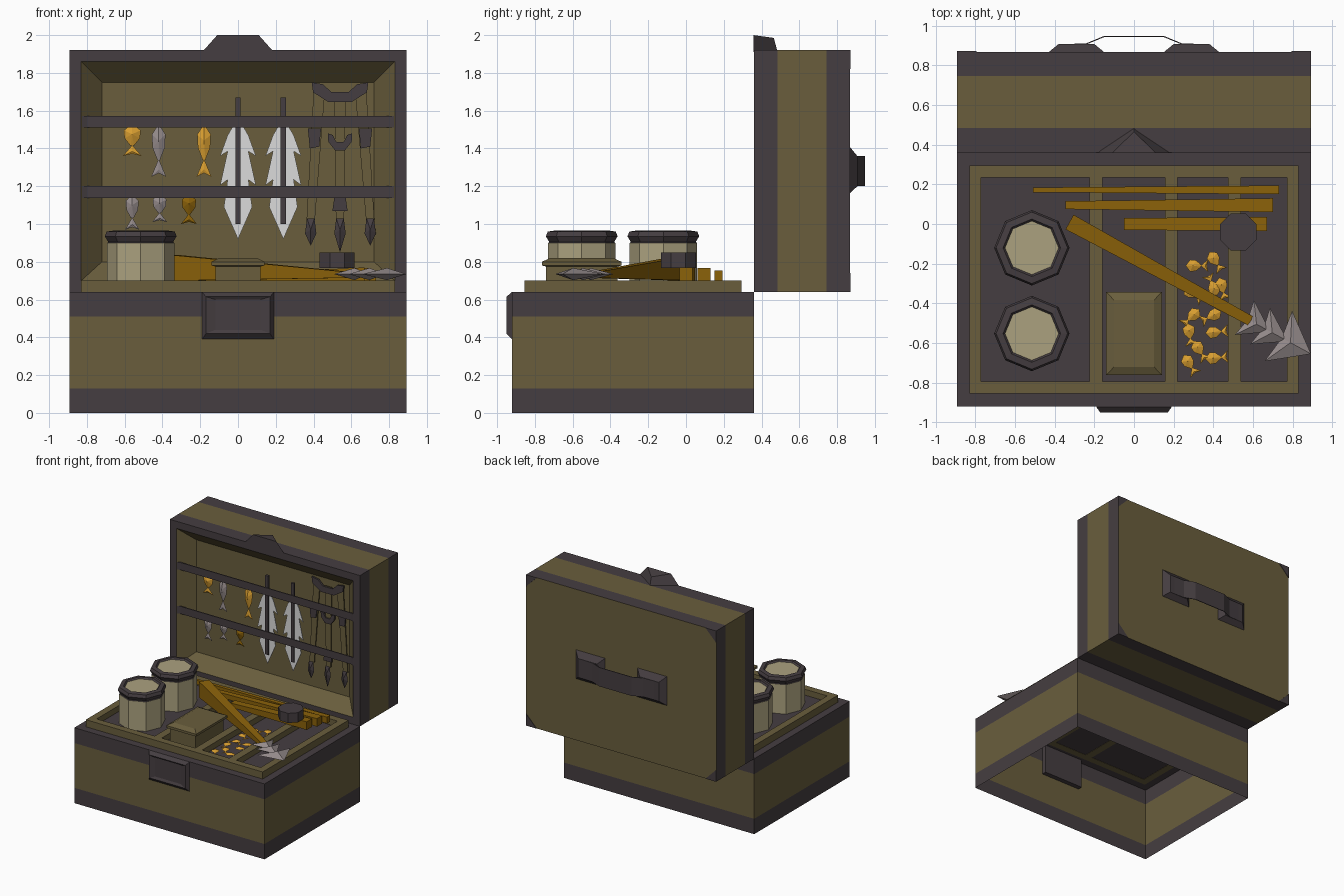
import bpy, bmesh, math
from mathutils import Vector

if "Cube" in bpy.data.objects:
    bpy.data.objects.remove(bpy.data.objects["Cube"])


def mat(name, r, g, b):
    m = bpy.data.materials.new(name)
    m.diffuse_color = [(c / 255) ** 2.2 for c in (r, g, b)] + [1]
    m.use_nodes = True
    m.node_tree.nodes["Principled BSDF"].inputs["Base Color"].default_value = m.diffuse_color
    return m


OLIVE = mat("olive_canvas", 105, 94, 63)
DARK = mat("dark_leather", 71, 64, 67)
CREAM = mat("cream", 170, 160, 126)
ORANGE = mat("orange", 217, 158, 52)
WOOD = mat("wood", 138, 98, 18)
GREY = mat("grey_metal", 148, 138, 138)
WHITE = mat("white_feather", 218, 218, 218)


def build(name, verts, faces, mats, ids=None):
    me = bpy.data.meshes.new(name)
    me.from_pydata([tuple(v) for v in verts], [], faces)
    for m in mats:
        me.materials.append(m)
    if ids:
        for p, i in zip(me.polygons, ids):
            p.material_index = i
    bm = bmesh.new()
    bm.from_mesh(me)
    bmesh.ops.recalc_face_normals(bm, faces=bm.faces)
    bm.to_mesh(me)
    bm.free()
    ob = bpy.data.objects.new(name, me)
    bpy.context.collection.objects.link(ob)
    return ob


def loft(name, rings, mats, ids=None, caps=(True, True), cap_id=0):
    """Skin a list of equal-sized rings; ids gives a material per band."""
    n = len(rings[0])
    verts = [p for r in rings for p in r]
    faces, fid = [], []
    for k in range(len(rings) - 1):
        for i in range(n):
            j = (i + 1) % n
            faces.append((k*n + i, k*n + j, k*n + n + j, k*n + n + i))
            fid.append(ids[k] if ids else 0)
    if caps[0]:
        faces.append(tuple(range(n)))
        fid.append(cap_id)
    if caps[1]:
        faces.append(tuple(range(len(verts) - n, len(verts))))
        fid.append(cap_id)
    return build(name, verts, faces, mats, fid)


def rect_z(x0, x1, y0, y1, z):
    return [(x0, y0, z), (x1, y0, z), (x1, y1, z), (x0, y1, z)]


def rect_y(x0, x1, z0, z1, y):
    return [(x0, y, z0), (x1, y, z0), (x1, y, z1), (x0, y, z1)]


def box(name, x0, x1, y0, y1, z0, z1, m):
    return loft(name, [rect_z(x0, x1, y0, y1, z0), rect_z(x0, x1, y0, y1, z1)], [m])


def plate(name, pts, y, t, m):
    """Flat outline in the x-z plane with thickness t."""
    return loft(name, [[(x, y, z) for x, z in pts], [(x, y + t, z) for x, z in pts]], [m])


def puff(name, pts, centre, t, place, m):
    """Outline with a raised centre on both sides."""
    n = len(pts)
    v = [place(a, b, 0) for a, b in pts] + [place(*centre, t), place(*centre, -t)]
    f = [(i, (i + 1) % n, n + s) for i in range(n) for s in (0, 1)]
    return build(name, v, f, [m])


# ---- base: banded shell, open underneath, dark rim on top
O = (-.893, .893, -.92, .36)
loft("base_shell", [rect_z(*O, z) for z in (0, .13, .51, .64)] +
     [rect_z(-.83, .83, -.855, .295, .64)],
     [DARK, OLIVE], [0, 1, 0, 0], caps=(False, False))
loft("base_clasp", [rect_y(-.19, .19, .39, .64, -.88), rect_y(-.19, .19, .39, .64, -.922),
     rect_y(-.17, .17, .42, .615, -.95), rect_y(-.12, .12, .44, .60, -.94)], [DARK])

# ---- tray: frame, dividers and compartment floors
xs = [(-.77, -.225), (-.16, .155), (.22, .475), (.54, .77)]
for a, b in ((-.83, -.77), (-.225, -.16), (.155, .22), (.475, .54), (.77, .83)):
    edge = abs(a + b) > 1
    box("tray_divider", a, b, -.855 if edge else -.795, .295 if edge else .235, .64, .70, OLIVE)
for a, b in ((-.855, -.795), (.235, .295)):
    box("tray_rail", -.77, .77, a, b, .64, .70, OLIVE)
for a, b in xs:
    box("tray_floor", a, b, -.795, .235, .642, .65, DARK)

# ---- lid: banded shell, sloped inner walls
L = (-.893, .893, .64, 1.92)
loft("lid_shell", [rect_y(*L, y) for y in (.868, .745, .485, .36)] +
     [rect_y(-.83, .83, .70, 1.86, .36), rect_y(-.72, .72, .80, 1.75, .47)],
     [OLIVE, DARK], [1, 0, 1, 1, 0])
for sx in (-1, 1):
    for z, d in ((.64, .1), (1.92, -.1)):
        plate("lid_corner", [(sx*.893, z), (sx*.793, z), (sx*.893, z + d)], .866, .006, DARK)
    # handle mounts
    c = sx * .29
    loft("handle_mount", [rect_y(c - .14, c + .14, 1.16, 1.41, .866),
         rect_y(c - .09, c + .09, 1.2, 1.36, .907)], [DARK])
path = [(-.36, .90), (-.24, .905), (-.15, .942), (.15, .942), (.24, .905), (.36, .90)]
loft("handle_strap", [[(x, y, 1.2), (x, y + .006, 1.2), (x, y + .006, 1.36), (x, y, 1.36)]
                      for x, y in path], [DARK])
build("lid_latch", [(-.19, .358, 1.91), (-.11, .358, 2), (.11, .358, 2), (.19, .358, 1.91),
      (0, .465, 1.985), (0, .485, 1.91)],
      [(0, 1, 2, 3), (1, 2, 4), (0, 1, 4, 5), (2, 3, 5, 4), (0, 3, 5)], [DARK])
for z in (1.54, 1.168):
    loft("lid_strap", [[(x, y, z - h), (x, y + .008, z - h), (x, y + .008, z + .033), (x, y, z + .033)]
         for x, y, h in ((-.83, .362, .03), (-.8, .372, .03), (.8, .372, .03), (.83, .362, .03))], [DARK])


# ---- jars with dark octagonal lids
def ring(cx, cy, r, z, n=8, a0=0):
    return [(cx + r*math.cos(a0 + i*math.tau/n), cy + r*math.sin(a0 + i*math.tau/n), z) for i in range(n)]


for cy in (-.12, -.552):
    loft("jar", [ring(-.515, cy, r, z) for r, z in
         ((.178, .65), (.178, .90), (.172, .905), (.19, .935), (.18, .96), (.145, .965), (.135, .953))],
         [CREAM, DARK], [0, 1, 1, 1, 1, 1])

# ---- small tin with chamfered lid
loft("tin_box", [rect_z(-.14*s, .14*s, -.552 - .21*t, -.552 + .21*t, z) for s, t, z in
     ((.85, .9, .65), (.85, .9, .775), (1, 1, .78), (1, 1, .80), (.72, .8, .82))], [OLIVE])


# ---- rod sections and reel
def rod(x0, x1, y, w0, w1, h):
    loft("rod_section", [[(x, y - w, .70), (x, y + w, .70), (x, y + w, top), (x, y - w, top)]
         for x, w, top in ((x0, w0, .735), (x1, w1, h))], [WOOD])


rod(-.51, .73, .172, .012, .022, .755)
rod(-.345, .70, .095, .02, .035, .768)
rod(-.05, .67, 0, .03, .035, .77)
loft("reel", [ring(.525, -.04, .1, z, 8, math.pi/8) for z in (.768, .85)], [DARK])

# ---- wedge handle and barbed head lying across the tray
A, B = Vector((-.325, .01)), Vector((.60, -.495))
d = (B - A).normalized()
nrm = Vector((-d.y, d.x))
loft("barb_shaft", [[(*(p + nrm*w), z0), (*(p - nrm*w), z0), (*(p - nrm*w), z1), (*(p + nrm*w), z1)]
     for p, w, z0, z1 in ((A, .042, .70, .835), (B, .025, .715, .745))], [WOOD])


def along(u, v, w):
    p = B + d*u + nrm*v
    return (p.x, p.y, .735 + w)


for u, half, ln in ((-.05, .1, .15), (.04, .105, .16), (.145, .145, .188)):
    puff("barb_head", [(u + ln, 0), (u, half), (u + .02, 0), (u, -half)], (u + .07, 0), .032, along, GREY)


# ---- lures: puffed body plus tail
def fish(place, u, v, ln, half, ang, m, t):
    ca, sa = math.cos(ang), math.sin(ang)
    rot = lambda pts: [(u + a*ca - b*sa, v + a*sa + b*ca) for a, b in pts]
    s = .68 * ln
    puff("lure_body", rot([(0, 0), (.2*ln, half), (.45*ln, half*.9), (s, half*.2), (s, -half*.2),
         (.45*ln, -half*.9), (.2*ln, -half)]), rot([(.32*ln, 0)])[0], t, place, m)
    puff("lure_tail", rot([(s*.97, 0), (ln, half*1.1), (ln*.93, 0), (ln, -half*1.1)]),
         rot([(.86*ln, 0)])[0], t*.3, place, m)


front = lambda a, b, w: (a, .40 + w, b)
for x, z, ln, h, m in ((-.56, 1.53, .17, .045, ORANGE), (-.42, 1.53, .28, .036, GREY),
                       (-.18, 1.53, .28, .036, ORANGE), (-.56, 1.16, .19, .034, GREY),
                       (-.415, 1.16, .15, .036, GREY), (-.26, 1.16, .16, .038, WOOD)):
    fish(front, x, z, ln, h, -math.pi/2, m, .02)
flat = lambda a, b, w: (a, b, .668 + w)
for x, y, ang in ((.38, -.14, -1), (.26, -.21, 0), (.43, -.27, -1.3), (.25, -.32, -.6), (.42, -.36, 2),
                  (.33, -.43, 3.9), (.44, -.44, 3.6), (.36, -.55, .1), (.27, -.5, -1.4), (.25, -.66, -1),
                  (.36, -.68, .1), (.30, -.59, -1)):
    fish(flat, x, y, .115, .03, ang, ORANGE, .014)

# ---- feathers with dark quills
half = [(.02, 1.53), (.055, 1.47), (.095, 1.36), (.055, 1.385), (.095, 1.205), (.055, 1.235), (.075, 1.09)]
for cx in (0, .24):
    pts = [(cx + a, b) for a, b in half] + [(cx, .92)] + [(cx - a, b) for a, b in reversed(half)]
    plate("feather", pts, .395, .006, WHITE)
    box("quill", cx - .014, cx + .014, .385, .405, 1.0, 1.67, DARK)

# ---- hanging harness: collars, straps and pointed tips
def u_piece(cx, z, w, h):
    plate("harness_collar", [(cx - w, z), (cx - w*.6, z - .1*h), (cx - w*.3, z - .5*h), (cx + w*.3, z - .5*h),
          (cx + w*.6, z - .1*h), (cx + w, z), (cx + w*.95, z - .5*h), (cx + w*.4, z - h),
          (cx - w*.4, z - h), (cx - w*.95, z - .5*h)], .43, .015, DARK)


u_piece(.54, 1.75, .15, .105)
u_piece(.54, 1.48, .065, .09)
for x0, x1, tip in ((.43, .385, .885), (.54, .54, .85), (.65, .70, .885)):
    plate("harness_strap", [(x0 - .03, 1.70), (x0 + .03, 1.70), (x1 + .022, 1.02), (x1 - .022, 1.02)],
          .44, .008, OLIVE)
    puff("harness_tip", [(x1 - .02, 1.03), (x1 + .02, 1.03), (x1 + .03, .95), (x1, tip), (x1 - .03, .95)],
         (x1, .97), .018, lambda a, b, w: (a, .43 + w, b), DARK)
for s in (-1, 1):
    x = .54 + s*.135
    plate("harness_buckle", [(x - .035, 1.505), (x + .035, 1.505), (x + .025, 1.41), (x - .025, 1.40)],
          .43, .012, DARK)
plate("harness_buckle", [(.51, 1.14), (.57, 1.14), (.58, 1.07), (.5, 1.07)], .43, .012, DARK)
